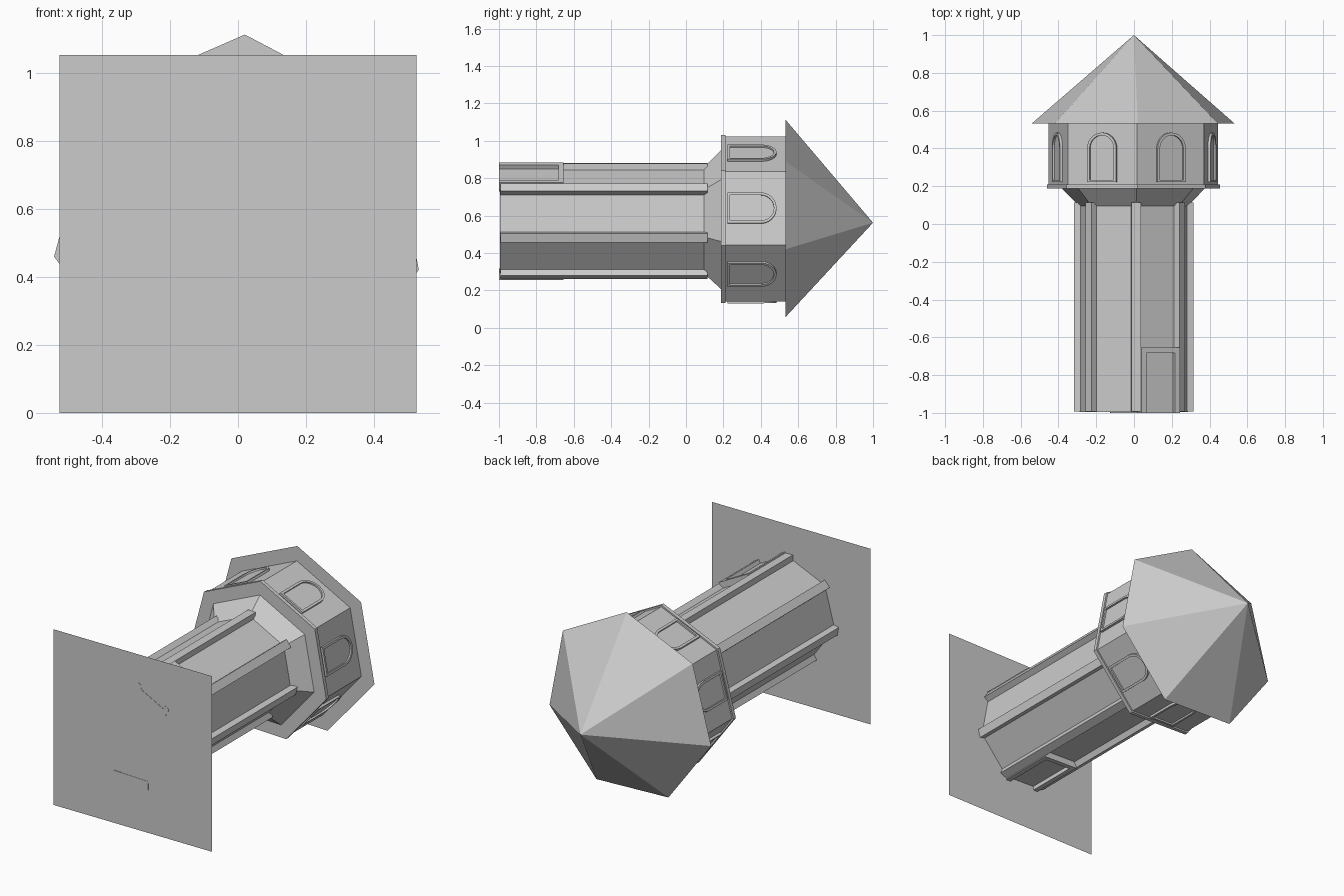
import bpy, bmesh
from math import sin, cos, pi, radians
from mathutils import Vector

if "Cube" in bpy.data.objects:
    bpy.data.objects.remove(bpy.data.objects["Cube"])

N = 7
CZ = 0.562                 # height of the tower axis, which runs along y
A0 = radians(87.9)         # direction of the first corner
STEP = 2 * pi / N


def make(name, verts, faces):
    bm = bmesh.new()
    vs = [bm.verts.new(v) for v in verts]
    for f in faces:
        bm.faces.new([vs[i] for i in f])
    bmesh.ops.recalc_face_normals(bm, faces=bm.faces)
    me = bpy.data.meshes.new(name)
    bm.to_mesh(me)
    bm.free()
    ob = bpy.data.objects.new(name, me)
    bpy.context.collection.objects.link(ob)
    return ob


def loft(name, profile):
    """Seven-sided solid from (radius, y) rings."""
    verts = [(r * cos(A0 + k * STEP), y, CZ + r * sin(A0 + k * STEP))
             for r, y in profile for k in range(N)]
    faces = [(i * N + k, i * N + (k + 1) % N, (i + 1) * N + (k + 1) % N, (i + 1) * N + k)
             for i in range(len(profile) - 1) for k in range(N)]
    faces += [tuple(range(N)), tuple(range(len(verts) - N, len(verts)))]
    return make(name, verts, faces)


def on_face(angle, t, y, d):
    """Point at sideways offset t, axis position y, distance d from the axis."""
    return Vector((d * cos(angle) + t * sin(angle), y, CZ + d * sin(angle) - t * cos(angle)))


def slab(name, angle, outline, d0, d1):
    n = len(outline)
    verts = [on_face(angle, t, y, d) for d in (d0, d1) for t, y in outline]
    faces = [(k, (k + 1) % n, n + (k + 1) % n, n + k) for k in range(n)]
    make(name, verts, faces + [tuple(range(n)), tuple(range(n, 2 * n))])


def frame(name, angle, outer, inner, d0, d1):
    n = len(outer)
    loops = [(outer, d0), (outer, d1), (inner, d1), (inner, d0)]
    verts = [on_face(angle, t, y, d) for o, d in loops for t, y in o]
    faces = [(i * n + k, i * n + (k + 1) % n, (i + 1) % 4 * n + (k + 1) % n, (i + 1) % 4 * n + k)
             for i in range(4) for k in range(n)]
    make(name, verts, faces)


def arch(w, y0, spring):
    return [(-w, y0), (w, y0)] + [(w * cos(pi * i / 12), spring + w * sin(pi * i / 12))
                                  for i in range(13)]


def rect(w, y0, y1):
    return [(-w, y0), (w, y0), (w, y1), (-w, y1)]


# square base sheet
make("base_sheet", [(x, -0.998, z) for x, z in
                    ((-.525, 0), (.525, 0), (.525, 1.052), (-.525, 1.052))], [(0, 1, 2, 3)])

# shaft with flared neck, ledge, upper room
loft("shaft", [(0.295, -0.995), (0.295, 0.095), (0.39, 0.19)])
loft("ledge", [(0.47, 0.187), (0.47, 0.21)])
loft("upper_room", [(0.46, 0.19), (0.46, 0.535)])

# pointed roof with a flat underside
roof = loft("roof", [(0.55, 0.533), (0.0005, 1.0)])
bm = bmesh.new()
bm.from_mesh(roof.data)
bmesh.ops.remove_doubles(bm, verts=bm.verts, dist=0.002)
bm.to_mesh(roof.data)
bm.free()

for k in range(N):
    # corner strips on the shaft
    slab(f"corner_strip_{k}", A0 + k * STEP, rect(0.025, -0.993, 0.115), 0.25, 0.318)
    # arched windows
    a = A0 + (k + 0.5) * STEP
    frame(f"window_frame_{k}", a, arch(0.084, 0.222, 0.400), arch(0.07, 0.234, 0.400), 0.41, 0.428)
    slab(f"window_pane_{k}", a, arch(0.072, 0.232, 0.400), 0.41, 0.418)

# two doors, three faces apart
for i, k in enumerate((-0.5, -3.5)):
    a = A0 + k * STEP
    outer = [(-.115, -1), (-.085, -1), (-.085, -.683), (.085, -.683),
             (.085, -1), (.115, -1), (.115, -.655), (-.115, -.655)]
    slab(f"door_frame_{i}", a, outer, 0.25, 0.303)
    slab(f"door_{i}", a, rect(0.087, -1, -0.68), 0.25, 0.28)
